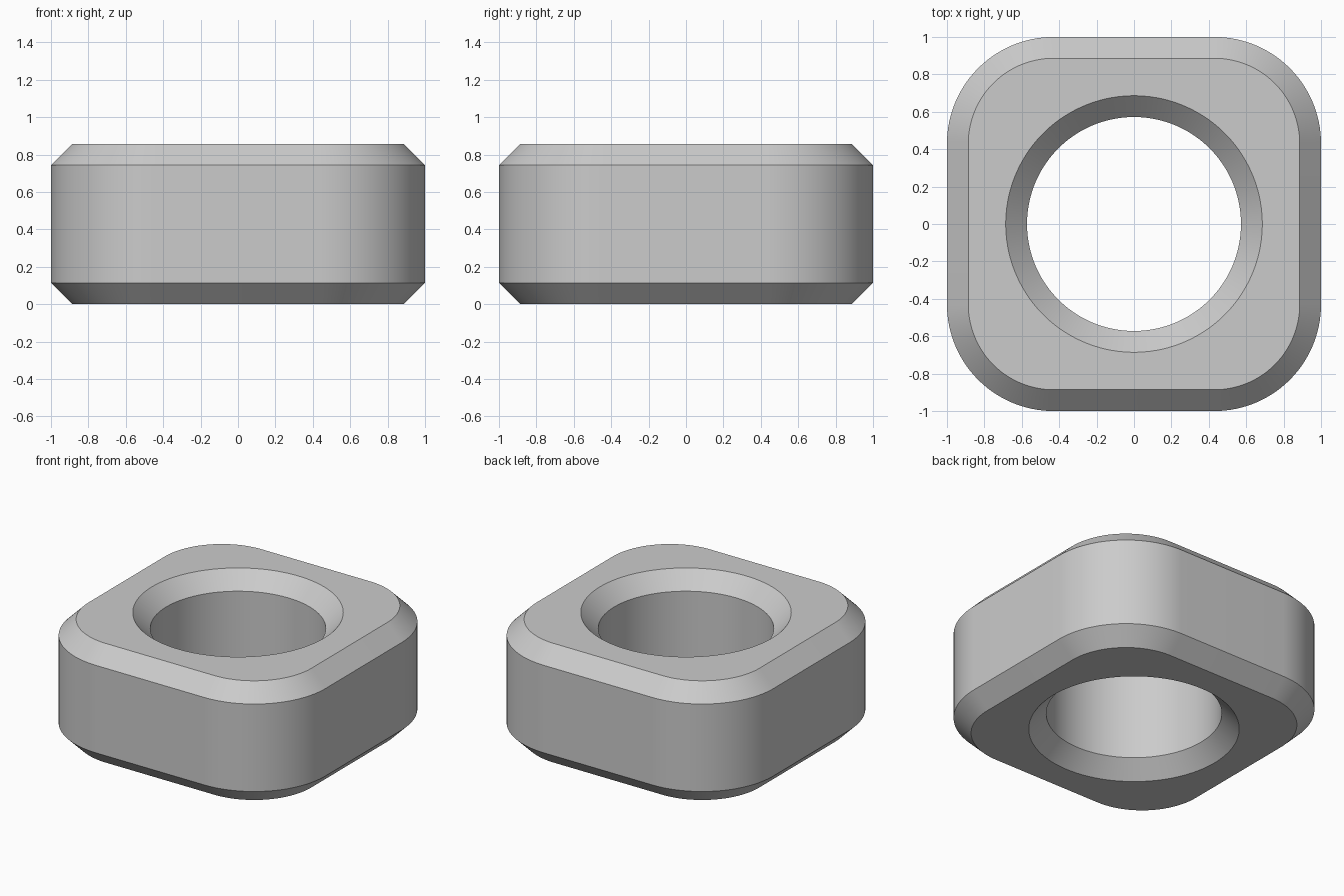
import bpy
import bmesh
from math import cos, sin, pi, radians

cube = bpy.data.objects.get("Cube")
if cube:
    bpy.data.objects.remove(cube, do_unlink=True)

HEIGHT = 0.857
CHAMFER = 0.114
CORNER_CENTRE = 0.43
HOLE_RADIUS = 0.572
STEPS = 32  # points per quarter turn


def rounded_square(half):
    """Outline with four corner arcs, counter-clockwise."""
    radius = half - CORNER_CENTRE
    points = []
    for quarter, (sx, sy) in enumerate([(1, 1), (-1, 1), (-1, -1), (1, -1)]):
        for j in range(STEPS):
            a = (quarter + j / (STEPS - 1)) * pi / 2
            points.append((sx * CORNER_CENTRE + radius * cos(a),
                           sy * CORNER_CENTRE + radius * sin(a)))
    return points


def circle(radius):
    """Circle with the same point count as the outline."""
    angles = [(i + 0.5) / STEPS * pi / 2 for i in range(4 * STEPS)]
    return [(radius * cos(a), radius * sin(a)) for a in angles]


# Steel material
steel = bpy.data.materials.new("light grey steel")
steel.use_nodes = True
grey = (0.6, 0.6, 0.6, 1)
steel.diffuse_color = grey
steel.node_tree.nodes["Principled BSDF"].inputs["Base Color"].default_value = grey

# Cross-section: up the outside, across the top, down the bore, back underneath
outer, inset = rounded_square(1), rounded_square(1 - CHAMFER)
bore, mouth = circle(HOLE_RADIUS), circle(HOLE_RADIUS + CHAMFER)
section = [
    (inset, 0), (outer, CHAMFER),
    (outer, HEIGHT - CHAMFER), (inset, HEIGHT),
    (mouth, HEIGHT), (bore, HEIGHT - CHAMFER),
    (bore, CHAMFER), (mouth, 0),
]

bm = bmesh.new()
rings = [[bm.verts.new((x, y, z)) for x, y in loop] for loop, z in section]
for k, lower in enumerate(rings):
    upper = rings[(k + 1) % len(rings)]
    for i in range(len(lower)):
        n = (i + 1) % len(lower)
        bm.faces.new((lower[i], lower[n], upper[n], upper[i]))
bmesh.ops.recalc_face_normals(bm, faces=bm.faces)

mesh = bpy.data.meshes.new("square_nut")
bm.to_mesh(mesh)
bm.free()
mesh.materials.append(steel)

# Square nut body
nut = bpy.data.objects.new("square_nut", mesh)
bpy.context.collection.objects.link(nut)
bpy.ops.object.select_all(action='DESELECT')
nut.select_set(True)
bpy.context.view_layer.objects.active = nut
bpy.ops.object.shade_smooth_by_angle(angle=radians(30))
